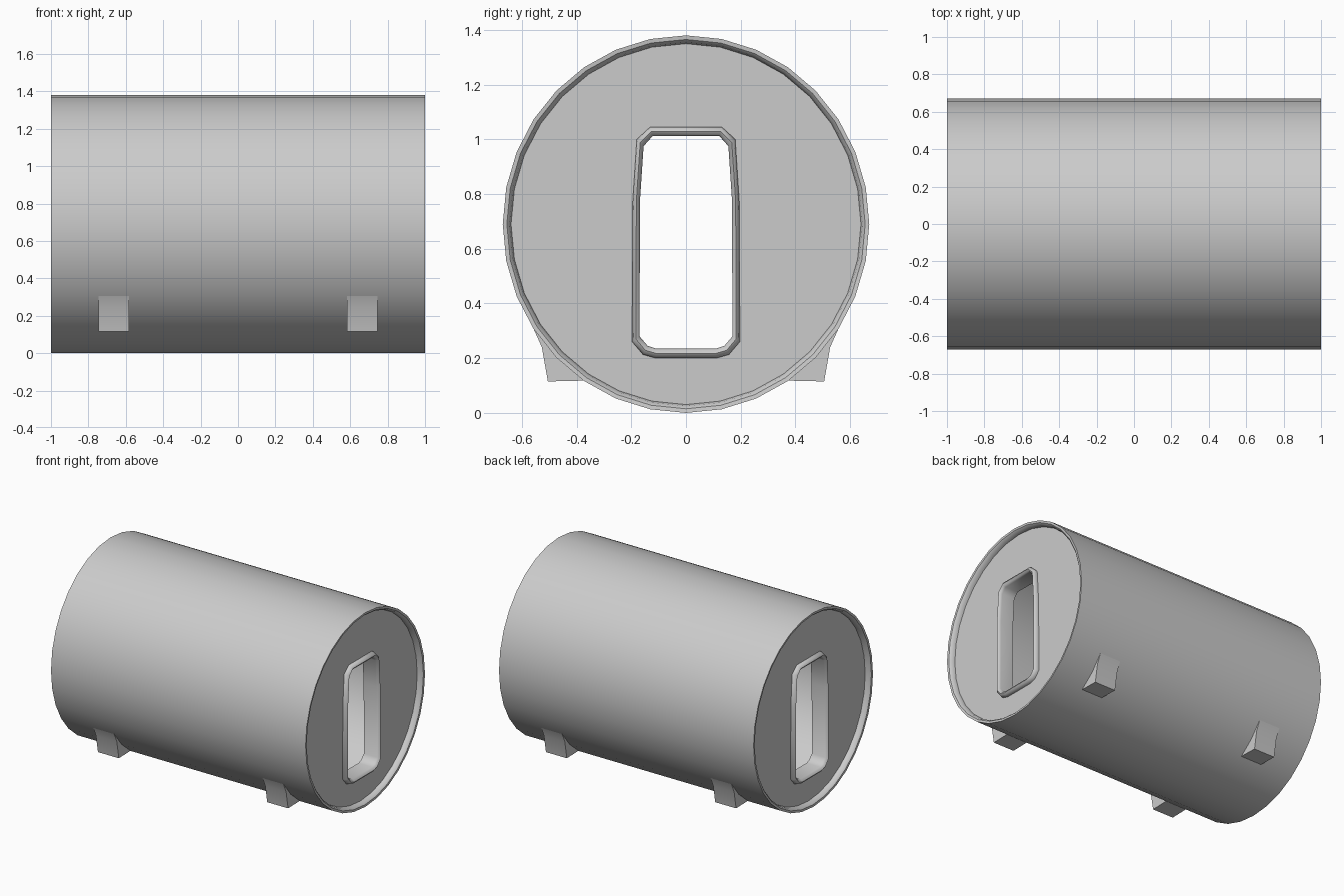
import bpy, bmesh, math

if "Cube" in bpy.data.objects:
    bpy.data.objects.remove(bpy.data.objects["Cube"])

CZ, RY, RZ, SIDES = 0.69, 0.67, 0.69, 32


def oval(inset=0.0):
    return [((RY - inset) * math.cos(2 * math.pi * i / SIDES),
             CZ + (RZ - inset) * math.sin(2 * math.pi * i / SIDES)) for i in range(SIDES)]


def add_mesh(name, bm, angle=35):
    bmesh.ops.recalc_face_normals(bm, faces=bm.faces)
    me = bpy.data.meshes.new(name)
    bm.to_mesh(me)
    bm.free()
    ob = bpy.data.objects.new(name, me)
    bpy.context.collection.objects.link(ob)
    bpy.ops.object.select_all(action='DESELECT')
    ob.select_set(True)
    bpy.context.view_layer.objects.active = ob
    bpy.ops.object.shade_smooth_by_angle(angle=math.radians(angle))
    return ob


def loft_closed(name, rings, angle=35):
    """Join a closed series of equal-sized rings into a tube-like solid."""
    bm = bmesh.new()
    vs = [[bm.verts.new(p) for p in r] for r in rings]
    n = len(vs[0])
    for a, b in zip(vs, vs[1:] + vs[:1]):
        for i in range(n):
            j = (i + 1) % n
            bm.faces.new((a[i], a[j], b[j], b[i]))
    return add_mesh(name, bm, angle)


def mirrored_loop(half):
    return half + [(-y, z) for y, z in reversed(half)]


# Hollow barrel with a rounded lip at both ends
lip = [(0.93, 0.033), (0.965, 0.03), (0.988, 0.025), (0.998, 0.015), (1.0, 0.0)]
profile = lip + [(-x, i) for x, i in reversed(lip)]
loft_closed("barrel_shell", [[(x, y, z) for y, z in oval(i)] for x, i in profile])

# Doorway outlines, from bottom to top on the +y side
door_in = mirrored_loop([(0.11, 0.235), (0.14, 0.245), (0.17, 0.28),
                         (0.168, 0.78), (0.155, 0.975), (0.122, 1.012)])
door_out = mirrored_loop([(0.11, 0.2), (0.157, 0.213), (0.197, 0.26),
                          (0.195, 0.77), (0.18, 1.0), (0.13, 1.046)])
door_mid = [((a + c) / 2, (b + d) / 2) for (a, b), (c, d) in zip(door_in, door_out)]

frame_profile = [(0.87, 0), (0.97, 0), (0.984, 0.15), (0.992, 0.5),
                 (0.984, 0.85), (0.968, 1), (0.87, 1)]

for s, end in ((1, "right"), (-1, "left")):
    # End wall with a door opening
    cu = bpy.data.curves.new(end + "_end_wall", 'CURVE')
    cu.dimensions = '2D'
    cu.fill_mode = 'BOTH'
    cu.extrude = 0.03
    for loop in (oval(0.028), door_mid):
        sp = cu.splines.new('POLY')
        sp.points.add(len(loop) - 1)
        for p, (y, z) in zip(sp.points, loop):
            p.co = (y, z, 0, 1)
        sp.use_cyclic_u = True
    wall = bpy.data.objects.new(end + "_end_wall", cu)
    wall.rotation_euler = (math.pi / 2, 0, math.pi / 2)
    wall.location.x = s * 0.93
    bpy.context.collection.objects.link(wall)

    # Rounded door frame with its inner jamb
    rings = [[(s * x, a + (c - a) * t, b + (d - b) * t)
              for (a, b), (c, d) in zip(door_in, door_out)] for x, t in frame_profile]
    loft_closed(end + "_door_frame", rings, 50)

# Four feet growing out of the lower facets
foot = [(0.557, 0.307), (0.527, 0.24), (0.505, 0.115), (0.372, 0.118), (0.465, 0.215)]
for sx in (1, -1):
    for sy in (1, -1):
        bm = bmesh.new()
        caps = [[bm.verts.new((sx * x, sy * y, z)) for y, z in foot] for x in (0.583, 0.747)]
        for c in caps:
            bm.faces.new(c)
        for i in range(5):
            j = (i + 1) % 5
            bm.faces.new((caps[0][i], caps[0][j], caps[1][j], caps[1][i]))
        add_mesh("%s_%s_foot" % ("back" if sy > 0 else "front",
                                 "right" if sx > 0 else "left"), bm, 30)
